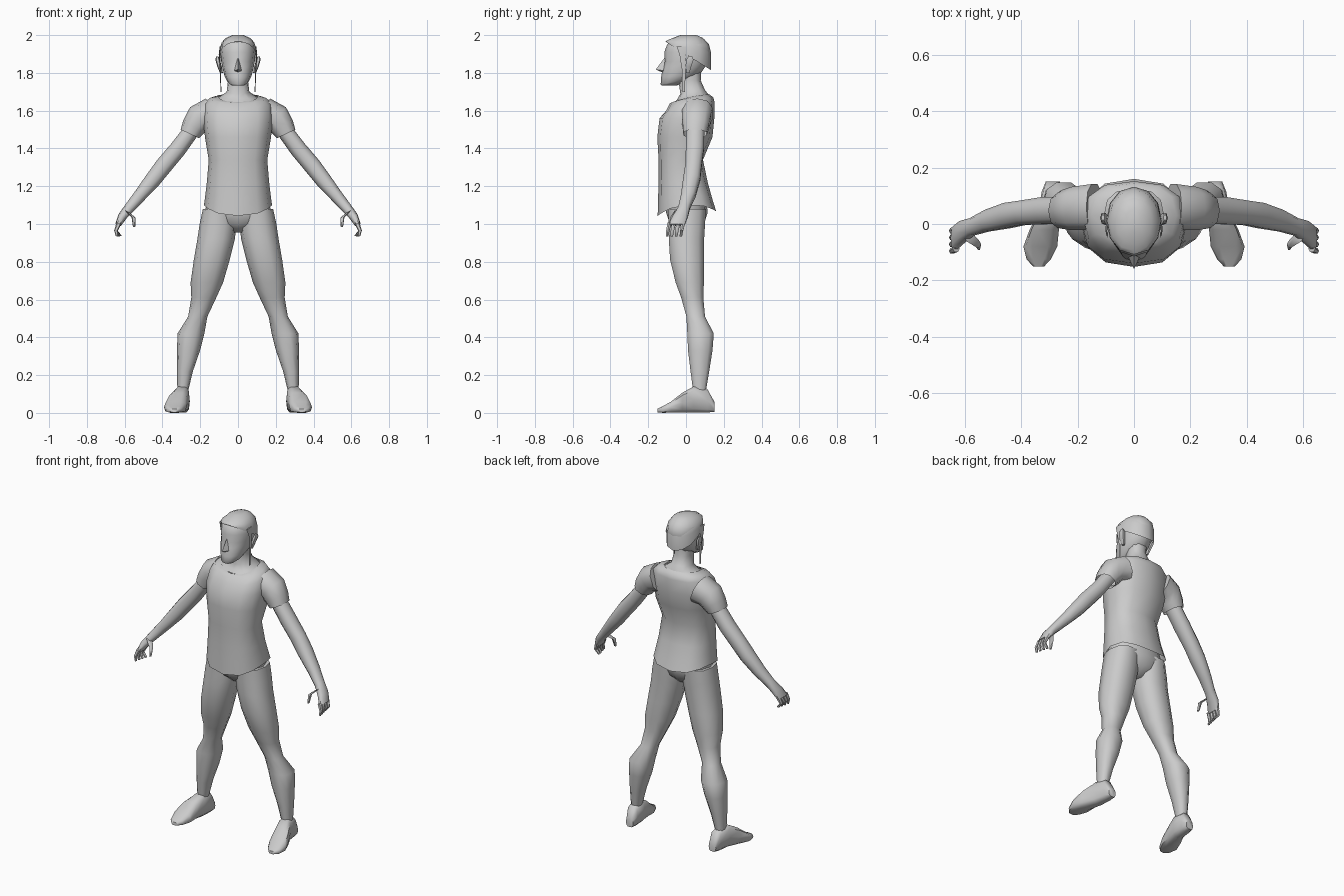
import bpy, bmesh
from math import cos, sin, pi, radians
from mathutils import Vector


def spow(v, p):
    return (1 if v >= 0 else -1) * abs(v) ** p


def finish(name, bm, mirror, angle=50):
    bmesh.ops.recalc_face_normals(bm, faces=bm.faces[:])
    me = bpy.data.meshes.new(name)
    bm.to_mesh(me)
    bm.free()
    ob = bpy.data.objects.new(name, me)
    bpy.context.collection.objects.link(ob)
    if mirror:
        m = ob.modifiers.new("mirror", 'MIRROR')
        m.use_mirror_merge = False
    bpy.ops.object.select_all(action='DESELECT')
    ob.select_set(True)
    bpy.context.view_layer.objects.active = ob
    bpy.ops.object.shade_smooth_by_angle(angle=radians(angle))
    return ob


def loft(name, rings, mirror=False, caps=(True, True), n=12, p=0.85, angle=50):
    """Skin rings given as (centre, u, v, lift); lift raises the two u ends."""
    bm = bmesh.new()
    loops = []
    for c, u, v, lift in rings:
        loop = []
        for i in range(n):
            a = 2 * pi * i / n
            q = Vector(c) + Vector(u) * spow(cos(a), p) + Vector(v) * spow(sin(a), p)
            q.z += lift * cos(a) ** 2
            loop.append(bm.verts.new(q))
        loops.append(loop)
    for a, b in zip(loops, loops[1:]):
        for i in range(n):
            j = (i + 1) % n
            bm.faces.new((a[i], a[j], b[j], b[i]))
    if caps[0]:
        bm.faces.new(loops[0])
    if caps[1]:
        bm.faces.new(loops[-1])
    return finish(name, bm, mirror, angle)


def level(z, cx, hw, yf, yb, tilt=0.0, lift=0.0):
    """Horizontal ring between front yf and back yb."""
    return ((cx, (yf + yb) / 2, z), (hw, 0, 0), (0, (yb - yf) / 2, tilt), lift)


def limb(x, y, z, deg, w, d):
    """Ring across an arm, its width turned by deg in the front view."""
    a = radians(deg)
    return ((x, y, z), (w * cos(a), 0, w * sin(a)), (0, d, 0), 0)


def upright(y, cx, hw, z0, z1):
    """Ring across a foot."""
    return ((cx, y, (z0 + z1) / 2), (hw, 0, 0), (0, 0, (z1 - z0) / 2), 0)


# Shirt body, open at hem and neck
loft("shirt", [
    level(1.055, 0, .18, -.15, .16, .012, .045),
    level(1.13, 0, .172, -.148, .14, 0, .03),
    level(1.22, 0, .165, -.145, .115),
    level(1.34, 0, .155, -.145, .09),
    level(1.46, 0, .175, -.152, .14),
    level(1.56, 0, .185, -.14, .15),
    level(1.62, 0, .18, -.105, .152, .02, .02),
    level(1.655, 0, .15, -.085, .145, .015, .012),
    level(1.665, 0, .105, -.065, .125, .02, .01),
], caps=(False, False), p=.8)

# Short sleeves
loft("sleeve", [
    limb(.14, .06, 1.585, 70, .085, .085),
    limb(.205, .055, 1.56, 50, .076, .08),
    limb(.235, .052, 1.515, 34, .065, .072),
    limb(.255, .048, 1.477, 25, .054, .064),
], True, (True, False), n=10)

# Bare arms and palms
loft("arm", [
    limb(.235, .05, 1.51, 32, .042, .05),
    limb(.32, .047, 1.395, 40, .045, .05),
    limb(.392, .04, 1.31, 42, .046, .045),
    limb(.45, .03, 1.235, 42, .043, .047),
    limb(.52, .012, 1.15, 42, .034, .04),
    limb(.575, -.01, 1.085, 40, .028, .032),
    limb(.612, -.03, 1.04, 28, .024, .042),
    limb(.635, -.05, .995, 20, .016, .045),
], True, n=10)

# Fingers and thumb
for i in range(4):
    y = -.088 + .024 * i
    loft("finger", [
        limb(.630, y, 1.005, 20, .013, .012),
        limb(.646, y - .008, .965, 5, .010, .010),
        limb(.640 - .006 * i, y - .011, .936, -20, .007, .007),
    ], True, n=6)
loft("thumb", [
    limb(.585, -.045, 1.065, 30, .02, .018),
    limb(.553, -.072, 1.035, 10, .011, .012),
    limb(.550, -.085, .985, 0, .006, .008),
], True, n=6)

# Trouser hips and legs
loft("trouser_hips", [
    level(.955, 0, .03, -.035, .05),
    level(1.0, 0, .13, -.085, .095),
    level(1.06, 0, .178, -.105, .115),
    level(1.15, 0, .155, -.10, .105),
], n=12)
loft("trouser_leg", [
    level(1.08, .098, .088, -.10, .11),
    level(1.00, .105, .098, -.095, .105),
    level(.92, .116, .099, -.095, .10),
    level(.81, .139, .095, -.088, .10),
    level(.69, .165, .086, -.058, .098),
    level(.61, .181, .066, -.028, .094),
    level(.51, .213, .051, 0, .103),
    level(.42, .249, .071, .004, .15),
    level(.33, .262, .061, .008, .143),
    level(.22, .281, .042, .022, .125),
    level(.11, .293, .028, .037, .106),
], True, n=10)

# Shoes
loft("shoe", [
    upright(.15, .288, .025, .005, .06),
    upright(.115, .291, .036, 0, .125),
    upright(.04, .298, .042, 0, .142),
    upright(-.02, .318, .052, 0, .108),
    upright(-.08, .332, .060, 0, .06),
    upright(-.125, .338, .043, 0, .035),
    upright(-.15, .338, .02, .003, .022),
], True, n=10, p=.65)

# Neck flaring into the collar
loft("neck", [
    level(1.645, 0, .14, -.06, .13),
    level(1.672, 0, .10, -.045, .122, .01),
    level(1.70, 0, .06, -.03, .10, .01),
    level(1.76, 0, .053, -.04, .078),
    level(1.82, 0, .055, -.04, .08),
])

# Head
loft("head", [
    level(1.732, 0, .032, -.128, -.05),
    level(1.752, 0, .056, -.134, .01, .012),
    level(1.785, 0, .072, -.132, .075, .008),
    level(1.83, 0, .083, -.122, .10),
    level(1.86, 0, .088, -.112, .118),
    level(1.91, 0, .093, -.115, .132),
    level(1.95, 0, .088, -.10, .122),
    level(1.98, 0, .066, -.075, .095),
    level(1.996, 0, .03, -.03, .055),
], p=.95)

# Nose wedge
bm = bmesh.new()
top, tip, base, left, right = [bm.verts.new(c) for c in (
    (0, -.11, 1.885), (0, -.16, 1.818), (0, -.12, 1.80), (-.02, -.118, 1.812), (.02, -.118, 1.812))]
for f in ((top, left, tip), (top, tip, right), (tip, left, base), (tip, base, right)):
    bm.faces.new(f)
finish("nose", bm, False)

# Ears
loft("ear", [
    level(1.80, .088, .008, .0, .02),
    level(1.835, .098, .012, -.005, .03),
    level(1.87, .108, .012, .0, .042),
    level(1.888, .11, .006, .012, .034),
], True, n=6)

# Close hair cap, low at the nape and high on the forehead
loft("hair", [
    level(1.89, 0, .098, -.108, .132, -.075),
    level(1.935, 0, .095, -.108, .132, -.032),
    level(1.963, 0, .085, -.095, .117, -.012),
    level(1.985, 0, .064, -.07, .09),
    level(2.0, 0, .03, -.03, .055),
], caps=(False, True), p=.95)

# Thin hanging side locks
loft("side_lock", [
    level(1.70, .09, .002, -.018, -.006),
    level(1.82, .094, .003, -.022, -.002),
    level(1.90, .099, .003, -.035, 0),
    level(1.94, .094, .003, -.05, 0),
], True, n=4, p=1)
